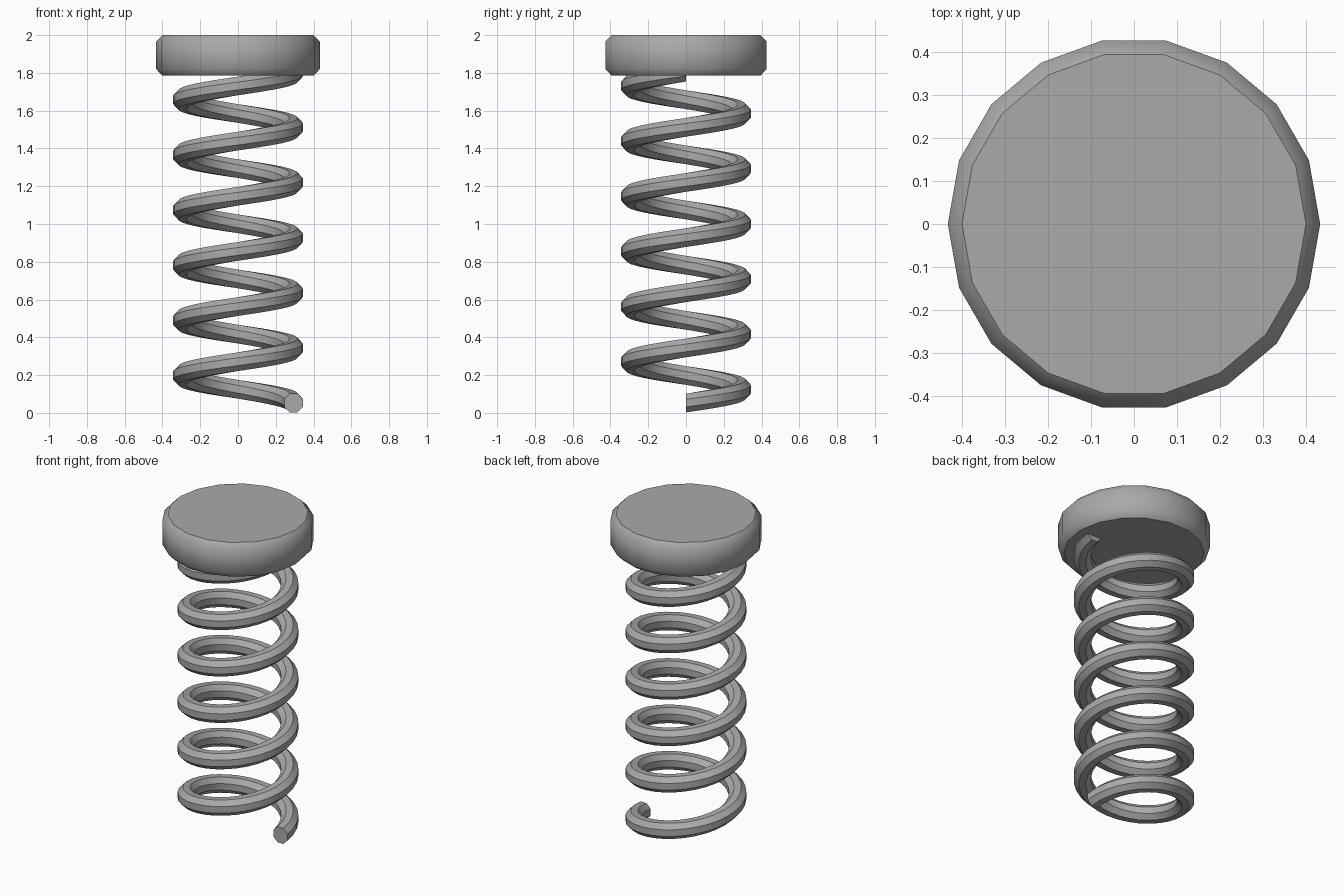
import bpy, bmesh, math
from mathutils import Matrix, Vector

if "Cube" in bpy.data.objects:
    bpy.data.objects.remove(bpy.data.objects["Cube"])


def material(name, value):
    m = bpy.data.materials.new(name)
    m.diffuse_color = (value, value, value, 1)
    m.use_nodes = True
    m.node_tree.nodes["Principled BSDF"].inputs["Base Color"].default_value = m.diffuse_color
    return m


def make_object(name, bm, mat):
    bmesh.ops.recalc_face_normals(bm, faces=bm.faces[:])
    mesh = bpy.data.meshes.new(name)
    bm.to_mesh(mesh)
    bm.free()
    mesh.materials.append(mat)
    ob = bpy.data.objects.new(name, mesh)
    bpy.context.collection.objects.link(ob)
    return ob


grey = material("plain grey", 0.4)

# Coil spring: octagonal wire section swept along a helix, with closed ends
TURNS, STEPS, PITCH = 6, 32, 0.292
RADIUS, WIRE, START = 0.295, 0.0535, 0.052
bm = bmesh.new()
rings = []
for i in range(TURNS * STEPS + 1):
    turn = Matrix.Rotation(2 * math.pi * i / STEPS, 3, 'Z')
    z = START + PITCH * i / STEPS
    ring = []
    for k in range(8):
        a = math.pi / 8 + k * math.pi / 4
        p = Vector((RADIUS + WIRE * math.cos(a), 0, z + WIRE * math.sin(a)))
        ring.append(bm.verts.new(turn @ p))
    rings.append(ring)
for r, s in zip(rings, rings[1:]):
    for k in range(8):
        n = (k + 1) % 8
        bm.faces.new((r[k], r[n], s[n], s[k]))
bm.faces.new(rings[0])
bm.faces.new(rings[-1])
spring = make_object("coil_spring", bm, grey)
spring.data.shade_smooth()
spring.data.set_sharp_from_angle(angle=math.radians(30))

# Cap: 18-sided disc with chamfered rims, flat top and bottom
bm = bmesh.new()
rings = []
for radius, z in ((0.40, 1.785), (0.433, 1.82), (0.433, 1.967), (0.40, 2.0)):
    rings.append([bm.verts.new((radius * math.cos(k * math.pi / 9),
                                radius * math.sin(k * math.pi / 9), z))
                  for k in range(18)])
for r, s in zip(rings, rings[1:]):
    for k in range(18):
        n = (k + 1) % 18
        f = bm.faces.new((r[k], r[n], s[n], s[k]))
        f.smooth = True
for ring in (rings[0], rings[-1]):
    bm.faces.new(ring)
    for k in range(18):
        bm.edges.get((ring[k], ring[(k + 1) % 18])).smooth = False
make_object("cap", bm, grey)
